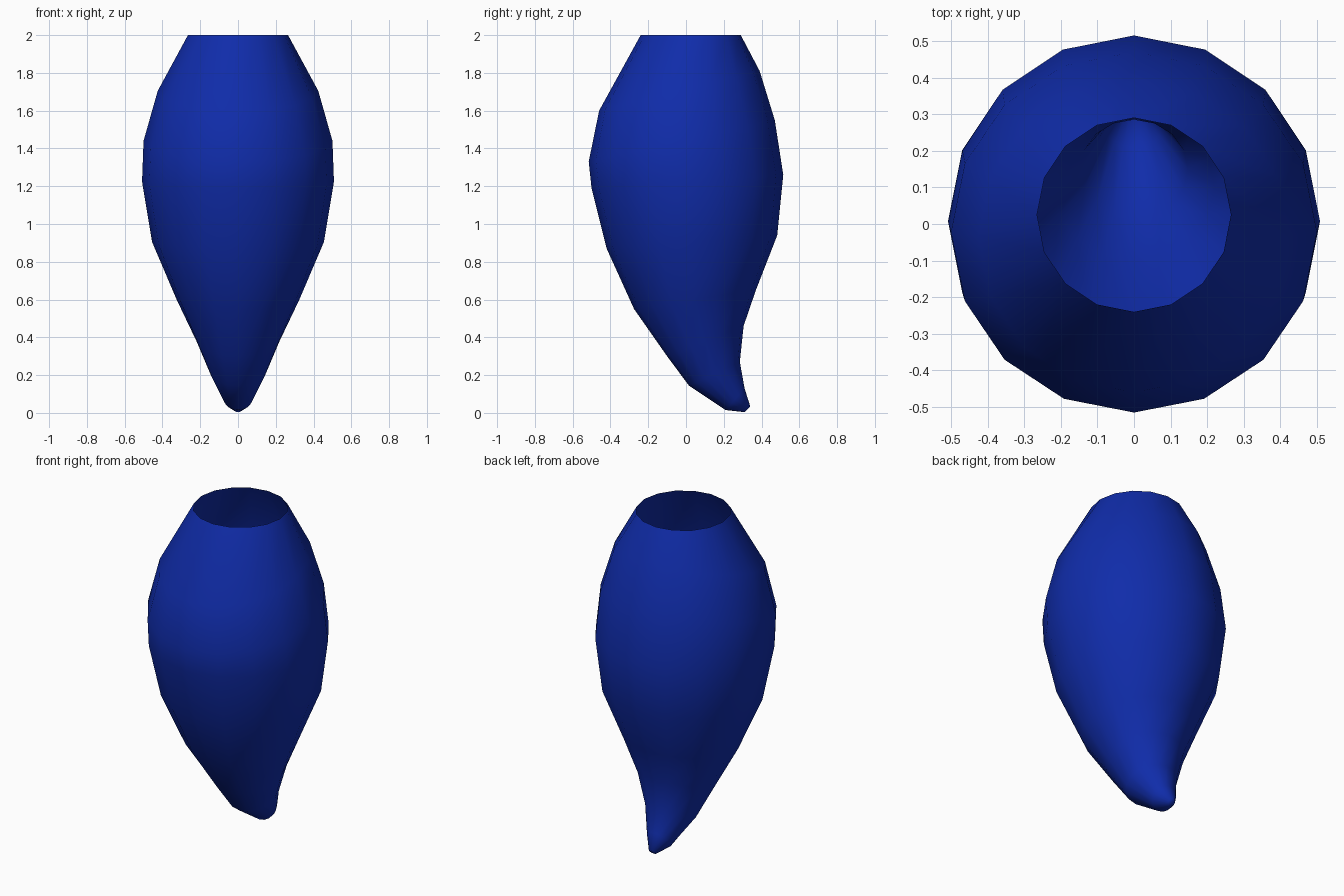
import bpy, bmesh, math
from mathutils import Vector

if "Cube" in bpy.data.objects:
    bpy.data.objects.remove(bpy.data.objects["Cube"])

SIDES = 16
# Each tilted ring: front y, front z, back y, back z, half width in x
RINGS = [
    (0.31, 0.004, 0.34, 0.035, 0.022),
    (0.21, 0.015, 0.31, 0.13, 0.075),
    (0.015, 0.145, 0.285, 0.27, 0.147),
    (-0.10, 0.30, 0.305, 0.46, 0.22),
    (-0.275, 0.55, 0.37, 0.65, 0.325),
    (-0.42, 0.87, 0.483, 0.94, 0.455),
    (-0.50, 1.19, 0.515, 1.26, 0.508),
    (-0.515, 1.33, 0.47, 1.55, 0.50),
    (-0.46, 1.60, 0.39, 1.81, 0.425),
    (-0.24, 2.00, 0.29, 2.00, 0.265),
]

# Open-topped curved horn, lofted through the rings
bm = bmesh.new()
loops = []
for fy, fz, by, bz, w in RINGS:
    front, back = Vector((0, fy, fz)), Vector((0, by, bz))
    centre, axis = (front + back) / 2, (back - front) / 2
    side = Vector((w, 0, 0))
    loops.append([bm.verts.new(centre + side * math.cos(a) + axis * math.sin(a))
                  for a in (2 * math.pi * i / SIDES for i in range(SIDES))])
for lo, hi in zip(loops, loops[1:]):
    for i in range(SIDES):
        j = (i + 1) % SIDES
        bm.faces.new((lo[i], lo[j], hi[j], hi[i]))

# Closed tip
bm.faces.new(loops[0][::-1])
for f in bm.faces:
    f.smooth = True

mesh = bpy.data.meshes.new("curved_horn_shell")
bm.to_mesh(mesh)
bm.free()
horn = bpy.data.objects.new("curved_horn_shell", mesh)
bpy.context.collection.objects.link(horn)

# Deep blue
mat = bpy.data.materials.new("deep_blue")
mat.diffuse_color = (0.005, 0.025, 0.4, 1)
mat.use_nodes = True
mat.node_tree.nodes["Principled BSDF"].inputs["Base Color"].default_value = mat.diffuse_color
mesh.materials.append(mat)
